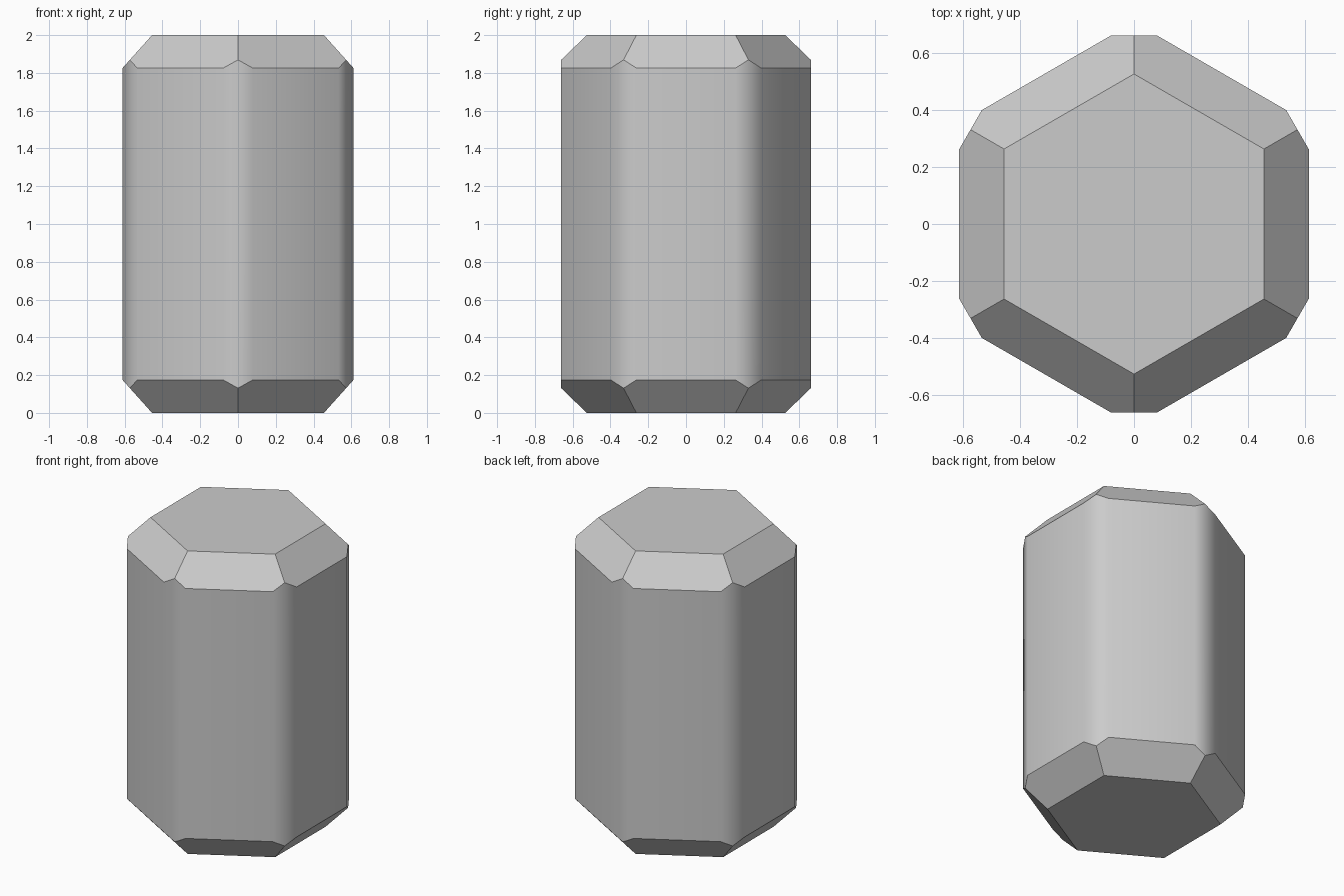
import bpy
import bmesh
from math import cos, sin, pi, radians
from mathutils import Vector

old = bpy.data.objects.get("Cube")
if old:
    bpy.data.objects.remove(old, do_unlink=True)

HEIGHT = 2.0
WALL = 0.612      # centre to a flat wall
CAP = 0.455       # centre to a cap edge
CORNER = 0.661    # centre to a cut corner
BEVEL = 0.175     # height of the sloped rim

# Plain grey material
grey = bpy.data.materials.new("plain_grey")
grey.use_nodes = True
colour = (0.6, 0.6, 0.6, 1)
grey.diffuse_color = colour
grey.node_tree.nodes["Principled BSDF"].inputs["Base Color"].default_value = colour

bm = bmesh.new()


def hex_ring(apothem, z):
    radius = apothem / cos(pi / 6)
    angles = [pi / 6 + i * pi / 3 for i in range(6)]
    return [bm.verts.new((radius * cos(a), radius * sin(a), z)) for a in angles]


# Hexagonal prism with sloped rims
rings = [hex_ring(CAP, 0), hex_ring(WALL, BEVEL),
         hex_ring(WALL, HEIGHT - BEVEL), hex_ring(CAP, HEIGHT)]
for low, high in zip(rings, rings[1:]):
    for i in range(6):
        j = (i + 1) % 6
        bm.faces.new((low[i], low[j], high[j], high[i]))
bm.faces.new(rings[0][::-1])
bm.faces.new(rings[-1])

# Slice each upright corner flat and close the cut
for i in range(6):
    a = pi / 6 + i * pi / 3
    out = Vector((cos(a), sin(a), 0))
    cut = bmesh.ops.bisect_plane(bm, geom=bm.verts[:] + bm.edges[:] + bm.faces[:],
                                 plane_co=out * CORNER, plane_no=out, clear_outer=True)
    edges = [e for e in cut["geom_cut"] if isinstance(e, bmesh.types.BMEdge)]
    bmesh.ops.holes_fill(bm, edges=edges)
bmesh.ops.recalc_face_normals(bm, faces=bm.faces)

mesh = bpy.data.meshes.new("hexagonal_block")
bm.to_mesh(mesh)
bm.free()
mesh.materials.append(grey)
block = bpy.data.objects.new("hexagonal_block", mesh)
bpy.context.collection.objects.link(block)

# Walls blend softly around the cut corners, rims stay crisp
bpy.ops.object.select_all(action="DESELECT")
block.select_set(True)
bpy.context.view_layer.objects.active = block
bpy.ops.object.shade_smooth_by_angle(angle=radians(35))
weighted = block.modifiers.new("Weighted normals", "WEIGHTED_NORMAL")
weighted.keep_sharp = True
